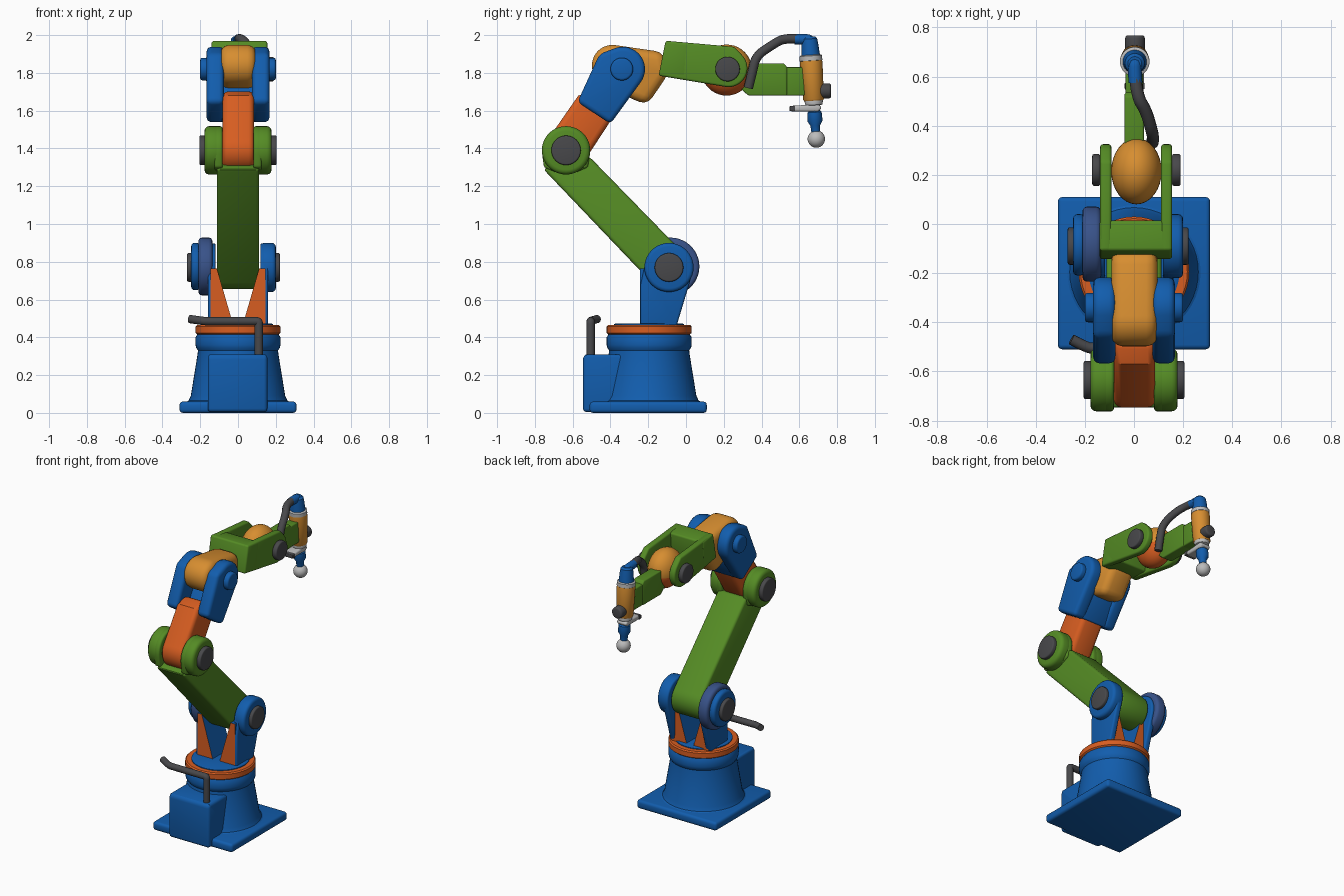
import bpy, bmesh, math
from mathutils import Vector
from mathutils.geometry import convex_hull_2d

if "Cube" in bpy.data.objects:
    bpy.data.objects.remove(bpy.data.objects["Cube"])


def material(name, r, g, b):
    m = bpy.data.materials.new(name)
    m.diffuse_color = (r, g, b, 1)
    m.use_nodes = True
    m.node_tree.nodes["Principled BSDF"].inputs["Base Color"].default_value = m.diffuse_color
    return m


BLUE = material("blue_paint", 0.006, 0.11, 0.42)
GREEN = material("green_paint", 0.09, 0.26, 0.018)
AMBER = material("amber_paint", 0.68, 0.27, 0.03)
ORANGE = material("orange_paint", 0.68, 0.11, 0.015)
DARK = material("dark_grey", 0.065, 0.065, 0.07)
SLATE = material("slate_blue", 0.04, 0.085, 0.25)
LIGHT = material("light_grey", 0.5, 0.5, 0.5)


def finish(bm, name, mats, bevel=0.0, rule=None):
    """Bevel hard edges, colour by rule, smooth by angle."""
    bmesh.ops.recalc_face_normals(bm, faces=bm.faces)
    if bevel:
        hard = [e for e in bm.edges if e.calc_face_angle(0) > math.radians(38)]
        bmesh.ops.bevel(bm, geom=hard, offset=bevel, segments=3, profile=0.5,
                        affect='EDGES', clamp_overlap=True)
    bm.normal_update()
    if rule:
        for f in bm.faces:
            f.material_index = rule(f)
    me = bpy.data.meshes.new(name)
    bm.to_mesh(me)
    bm.free()
    for m in mats:
        me.materials.append(m)
    ob = bpy.data.objects.new(name, me)
    bpy.context.collection.objects.link(ob)
    smooth(ob)
    return ob


def smooth(ob):
    bpy.ops.object.select_all(action='DESELECT')
    ob.select_set(True)
    bpy.context.view_layer.objects.active = ob
    bpy.ops.object.shade_smooth_by_angle(angle=math.radians(35))


def prism(name, shapes, a, b, mat, bevel=0.012, axis='x', rule=None):
    """Extrude the hull of points (u, v) and circles (u, v, r) from a to b."""
    pts = []
    for s in shapes:
        if len(s) == 2:
            pts.append(Vector(s))
        else:
            pts += [Vector((s[0] + s[2] * math.cos(k * math.pi / 20),
                            s[1] + s[2] * math.sin(k * math.pi / 20))) for k in range(40)]
    loop = [pts[i] for i in convex_hull_2d(pts)]
    bm = bmesh.new()
    place = {'x': lambda t, p: (t, p.x, p.y), 'y': lambda t, p: (p.x, t, p.y),
             'z': lambda t, p: (p.x, p.y, t)}[axis]
    ends = [[bm.verts.new(place(t, p)) for p in loop] for t in sorted((a, b))]
    bm.faces.new(ends[0])
    bm.faces.new(ends[1])
    n = len(loop)
    for i in range(n):
        j = (i + 1) % n
        bm.faces.new((ends[0][i], ends[0][j], ends[1][j], ends[1][i]))
    return finish(bm, name, mat if isinstance(mat, list) else [mat], bevel, rule)


def lathe(name, profile, origin, mat, direction=(0, 0, 1), n=40):
    """Revolve (radius, distance) pairs around a direction."""
    q = Vector((0, 0, 1)).rotation_difference(Vector(direction).normalized())
    bm = bmesh.new()
    rings = [[bm.verts.new(Vector(origin) + q @ Vector((r * math.cos(2 * math.pi * k / n),
              r * math.sin(2 * math.pi * k / n), h))) for k in range(n)] for r, h in profile]
    for lo, hi in zip(rings, rings[1:]):
        for i in range(n):
            j = (i + 1) % n
            bm.faces.new((lo[i], lo[j], hi[j], hi[i]))
    bm.faces.new(rings[0])
    bm.faces.new(rings[-1])
    return finish(bm, name, [mat])


def ball(name, centre, radius, mats, sx=1.0, rule=None):
    bm = bmesh.new()
    bmesh.ops.create_uvsphere(bm, u_segments=32, v_segments=20, radius=radius)
    for v in bm.verts:
        v.co = Vector((v.co.x * sx, v.co.y, v.co.z)) + Vector(centre)
    return finish(bm, name, mats, 0, rule)


def tube(name, pts, r, mat, kind='NURBS'):
    cu = bpy.data.curves.new(name, 'CURVE')
    cu.dimensions = '3D'
    cu.bevel_depth, cu.bevel_resolution, cu.use_fill_caps = r, 4, True
    sp = cu.splines.new(kind)
    sp.points.add(len(pts) - 1)
    for p, c in zip(sp.points, pts):
        p.co = (*c, 1)
    if kind == 'NURBS':
        sp.order_u, sp.use_endpoint_u, sp.resolution_u = 3, True, 8
    cu.materials.append(mat)
    ob = bpy.data.objects.new(name, cu)
    bpy.context.collection.objects.link(ob)
    bpy.ops.object.select_all(action='DESELECT')
    ob.select_set(True)
    bpy.context.view_layer.objects.active = ob
    bpy.ops.object.convert(target='MESH')
    smooth(bpy.context.view_layer.objects.active)


# Pedestal
prism("base_plate", [(-.31, -.51), (.31, -.51), (.31, .11), (-.31, .11)], 0, .06, BLUE, .018, 'z')
lathe("base_body", [(.29, .05), (.262, .065), (.25, .09), (.215, .305), (.212, .33), (.222, .345),
                    (.225, .36), (.225, .40), (.21, .425)], (0, -.195, 0), BLUE, n=48)
prism("connector_box", [(-.545, .005), (-.545, .30), (-.53, .31), (-.25, .31), (-.25, .005)],
      -.16, .155, BLUE, .018)
tube("cable_pipe", [(.11, -.505, .3), (.11, -.505, .46), (.11, -.505, .485), (.085, -.505, .485),
                    (-.16, -.505, .485), (-.19, -.505, .487), (-.255, -.47, .497)], .022, DARK)
lathe("turntable_ring", [(.215, .415), (.225, .423), (.225, .457), (.217, .465)], (0, -.195, 0), ORANGE, n=48)
lathe("turntable_top", [(.185, .45), (.185, .47), (.175, .474)], (0, -.195, 0), BLUE, n=48)

# Shoulder brackets with orange-faced gussets
SH = (-.09, .77)
for s, side in ((-1, "left"), (1, "right")):
    prism(side + "_shoulder_plate", [(*SH, .128), (-.24, .46), (-.24, .68), (-.05, .46), (-.015, .6)],
          s * .118, s * .16, BLUE)
    prism(side + "_gusset", [(s * .145, .465), (s * .025, .465), (s * .112, .765), (s * .145, .765)],
          -.243, -.045, [BLUE, ORANGE], 0, 'y', lambda f: int(abs(f.normal.y) > .7))
prism("right_shoulder_boss", [(*SH, .13)], .12, .2, BLUE, .02)
prism("right_shoulder_cap", [(*SH, .076)], .19, .222, DARK, .008)
prism("left_motor_disc", [(-.082, .775, .153)], -.21, -.135, SLATE, .02)
prism("left_motor_hub", [(-.085, .775, .125)], -.248, -.2, BLUE, .018)
prism("left_shoulder_cap", [(*SH, .076)], -.27, -.24, DARK, .008)

# Lower arm with elbow fork
EL = (-.635, 1.39)
prism("lower_arm", [(-.1, .77, .115), (-.755, 1.29), (-.715, 1.31), (-.51, 1.355)], -.112, .112, GREEN, .018)
for s, side in ((-1, "left"), (1, "right")):
    prism(side + "_elbow_ear", [(*EL, .128), (-.752, 1.30), (-.52, 1.30)], s * .082, s * .125, GREEN, .012)
    prism(side + "_elbow_boss", [(*EL, .128)], s * .09, s * .178, GREEN, .025)
    prism(side + "_elbow_cap", [(*EL, .078)], s * .17, s * .205, DARK, .008)

# Elbow link
prism("elbow_link", [(*EL, .112), (-.57, 1.68), (-.48, 1.71), (-.39, 1.56)], -.082, .086, ORANGE, .03)

# Blue fork
for s, side in ((-1, "left"), (1, "right")):
    prism(side + "_fork_cheek", [(-.335, 1.82, .118), (-.575, 1.645), (-.40, 1.53), (-.458, 1.9)],
          s * .075, s * .166, BLUE, .025)
    prism(side + "_fork_boss", [(-.34, 1.82, .06)], s * .15, s * .2, BLUE, .012)
prism("fork_bridge", [(-.47, 1.59), (-.40, 1.535), (-.305, 1.69), (-.38, 1.74)], -.1, .1, BLUE)

# Amber upper link
prism("upper_link", [(-.39, 1.84, .108), (-.12, 1.91), (-.09, 1.80), (-.205, 1.63), (-.28, 1.66)],
      -.092, .095, AMBER, .045)

# Green wrist fork
WR = (.22, 1.82)
prism("wrist_bridge", [(-.108, 1.97), (-.145, 1.785), (.0, 1.775), (.015, 1.955)], -.14, .155, GREEN, .012)
for side, a, b, c in (("left", -.138, -.092, -.17), ("right", .155, .11, .19)):
    prism(side + "_wrist_arm", [(-.108, 1.97), (-.145, 1.785), (.14, 1.75), (.255, 1.938),
                                (.225, 1.825, .1)], a, b, GREEN, .012)
    prism(side + "_wrist_cap", [(*WR, .065)], a, c, DARK, .008)
ball("wrist_ball", (.01, .215, 1.815), .135, [AMBER, ORANGE], .76,
     lambda f: int(f.calc_center_median().z < 1.80))

# Narrow tool arm
prism("tool_arm", [(.27, 1.85), (.52, 1.85), (.535, 1.83), (.535, 1.68), (.33, 1.68), (.25, 1.75)],
      -.038, .04, GREEN, .008)
prism("tool_arm_end", [(.5, 1.83), (.63, 1.83), (.63, 1.68), (.5, 1.68)], -.034, .036, GREEN, .008)

# Tool head, built along a slightly tilted axis
TOP, AX = (.003, .655, 1.97), (0, .066, -1)
for name, prof, mat in (
        ("tool_cap", [(.028, -.022), (.04, -.01), (.044, .02), (.05, .09)], BLUE),
        ("upper_collar", [(.052, .075), (.06, .08), (.06, .105), (.052, .11)], LIGHT),
        ("tool_body", [(.058, .1), (.06, .12), (.055, .31), (.05, .318)], AMBER),
        ("lower_collar", [(.048, .31), (.05, .315), (.045, .34), (.03, .345), (.03, .4)], LIGHT),
        ("tool_nozzle", [(.028, .37), (.038, .38), (.04, .425), (.026, .45), (.022, .5)], BLUE)):
    lathe(name, prof, TOP, mat, AX)
prism("clamp_bar", [(.555, .006 + 1.59), (.555, 1.625), (.70, 1.635), (.72, 1.615), (.70, 1.595)],
      -.035, .04, LIGHT, .01)
prism("clamp_pad", [(.548, 1.598), (.548, 1.624), (.575, 1.627), (.575, 1.595)], -.038, .043, DARK, .004)
prism("tool_knob", [(.004, 1.705, .04)], .70, .768, DARK, .012, 'y')
ball("tool_tip", (.003, .69, 1.45), .046, [LIGHT])

# Hose
tube("hose", [(.075, .33, 1.72), (.078, .35, 1.80), (.075, .37, 1.89), (.05, .46, 1.95), (.012, .52, 1.985),
              (.005, .60, 1.98)], .025, DARK)
tube("hose_elbow", [(.006, .575, 1.978), (.003, .62, 1.978), (.003, .665, 1.975), (.003, .662, 1.92)], .028, BLUE)
